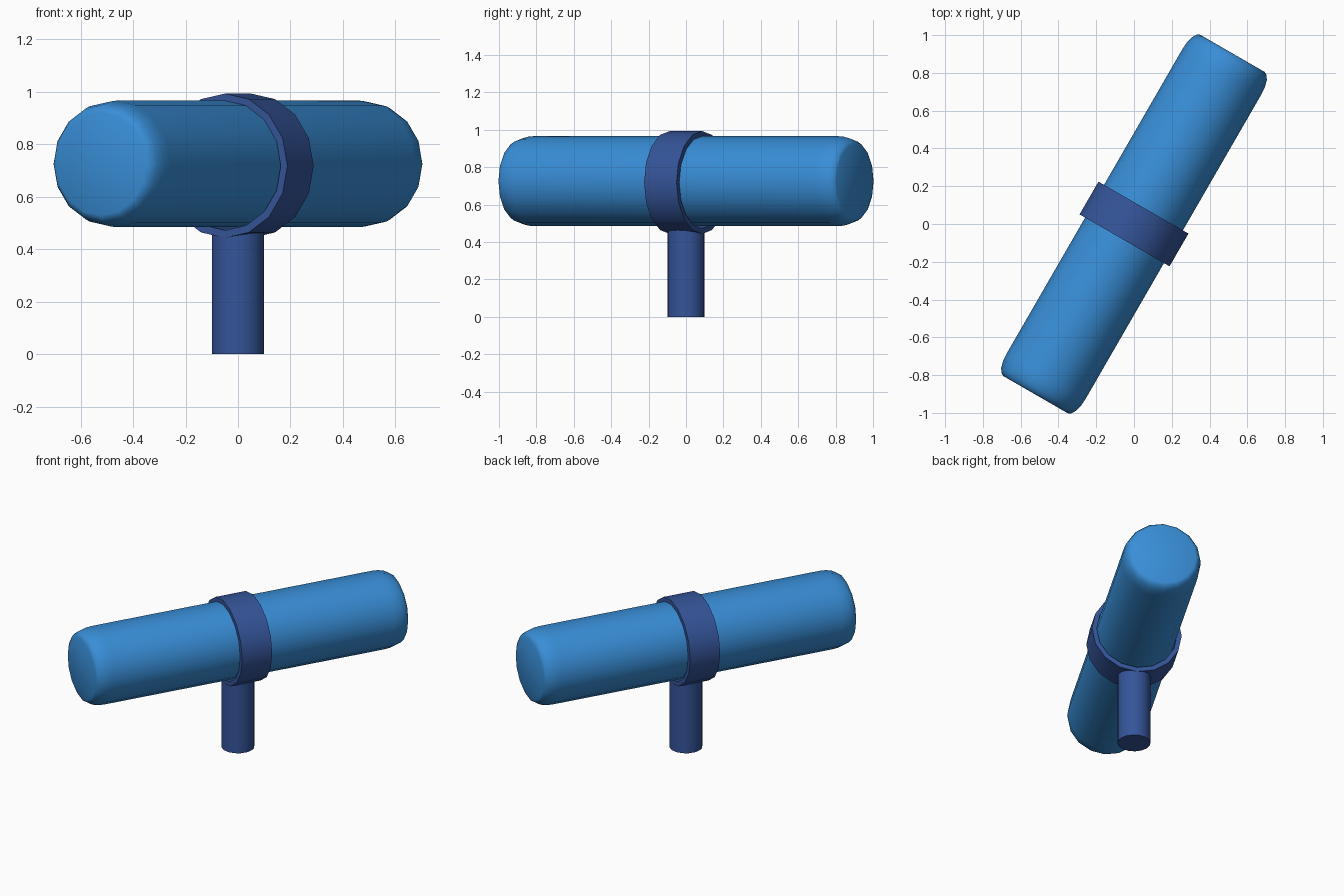
import bpy, bmesh
from math import pi, cos, sin, radians
from mathutils import Matrix

if "Cube" in bpy.data.objects:
    bpy.data.objects.remove(bpy.data.objects["Cube"])

SIDES = 16


def material(name, color):
    m = bpy.data.materials.new(name)
    m.diffuse_color = color
    m.use_nodes = True
    m.node_tree.nodes["Principled BSDF"].inputs["Base Color"].default_value = m.diffuse_color
    return m


def lathe(name, profile, mat, matrix, closed=False, angle=35):
    """Spin (radius, height) points around local z; cap the ends unless closed."""
    bm = bmesh.new()
    rings = [[bm.verts.new((r * cos(2 * pi * i / SIDES), r * sin(2 * pi * i / SIDES), h))
              for i in range(SIDES)] for r, h in profile]
    pairs = list(zip(rings, rings[1:]))
    if closed:
        pairs.append((rings[-1], rings[0]))
    else:
        bm.faces.new(rings[0][::-1])
        bm.faces.new(rings[-1])
    for a, b in pairs:
        for i in range(SIDES):
            j = (i + 1) % SIDES
            bm.faces.new((a[i], a[j], b[j], b[i]))
    bmesh.ops.recalc_face_normals(bm, faces=bm.faces)
    mesh = bpy.data.meshes.new(name)
    bm.to_mesh(mesh)
    bm.free()
    ob = bpy.data.objects.new(name, mesh)
    bpy.context.collection.objects.link(ob)
    ob.matrix_world = matrix
    mesh.materials.append(mat)
    bpy.ops.object.select_all(action='DESELECT')
    ob.select_set(True)
    bpy.context.view_layer.objects.active = ob
    bpy.ops.object.shade_smooth_by_angle(angle=radians(angle))
    return ob


light_blue = material("light_blue", (0.04, 0.27, 0.68, 1))
dark_blue = material("dark_blue", (0.035, 0.09, 0.32, 1))


def lying(z):
    # local z points along the barrel, 60 degrees from x in plan
    return Matrix.Translation((0, 0, z)) @ Matrix.Rotation(radians(-30), 4, 'Z') @ Matrix.Rotation(radians(-90), 4, 'X')


# Barrel with rounded ends
R, CAP, H, B = 0.241, 0.197, 1.043, 0.11
end = [(CAP + (R - CAP) * cos(t * pi / 8), H - B + B * sin(t * pi / 8)) for t in range(5)]
lathe("barrel", [(r, -h) for r, h in reversed(end)] + end, light_blue, lying(0.725), angle=60)

# Clamp ring around the middle
lathe("clamp_ring", [(0.275, -0.1), (0.275, 0.1), (0.246, 0.1), (0.246, -0.1)],
      dark_blue, lying(0.718), closed=True)

# Post
lathe("post", [(0.1, 0), (0.1, 0.47)], dark_blue, Matrix.Identity(4))
